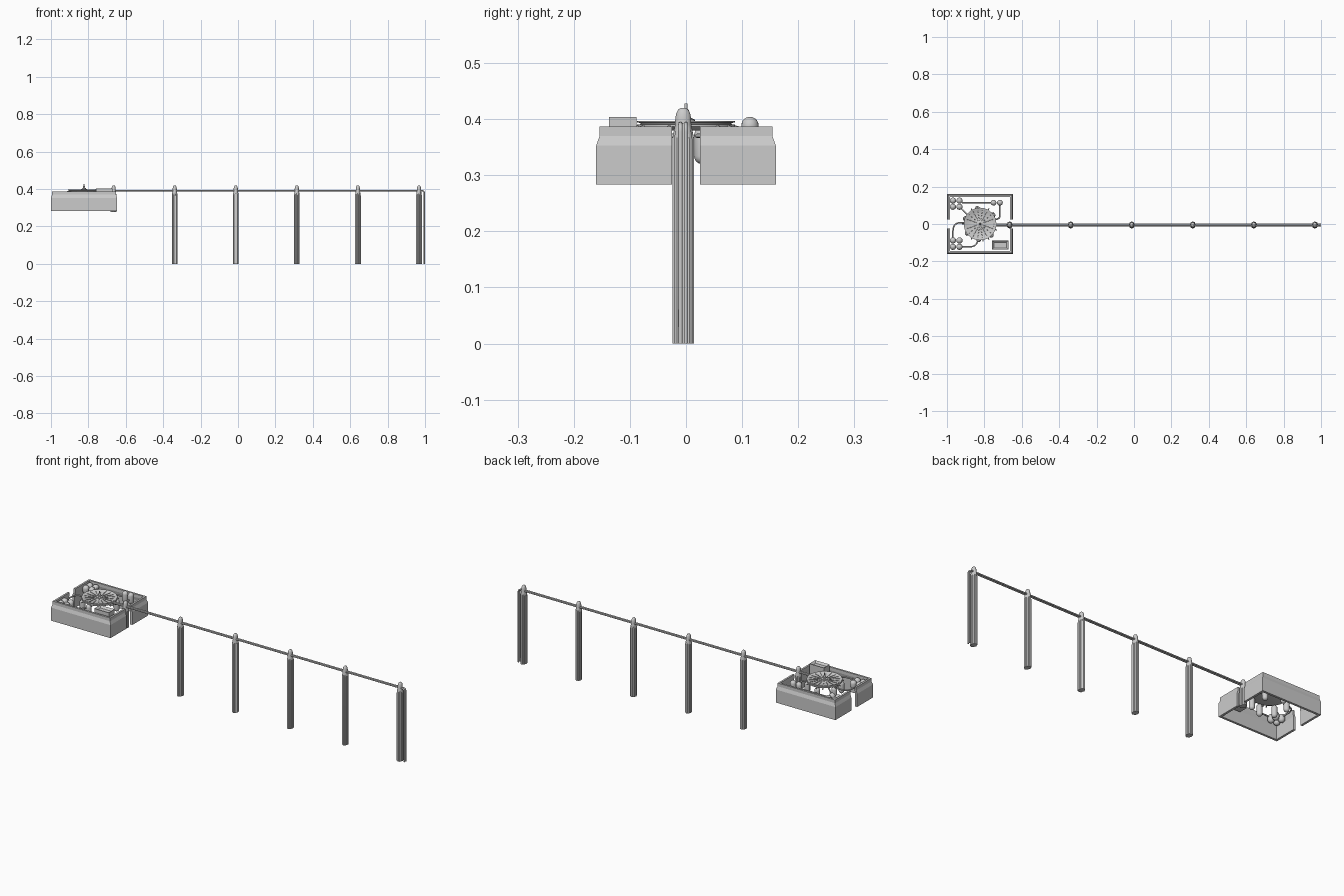
import bpy, bmesh, math
from mathutils import Vector

if "Cube" in bpy.data.objects:
    bpy.data.objects.remove(bpy.data.objects["Cube"])

CX, CY = -0.823, 0.0          # centre of the walled station
PY = -0.005                   # centre line of the pipe run


def make(name, bm, smooth=True):
    bmesh.ops.recalc_face_normals(bm, faces=bm.faces)
    me = bpy.data.meshes.new(name)
    bm.to_mesh(me)
    bm.free()
    ob = bpy.data.objects.new(name, me)
    bpy.context.collection.objects.link(ob)
    if smooth:
        bpy.context.view_layer.objects.active = ob
        ob.select_set(True)
        bpy.ops.object.shade_smooth_by_angle(angle=math.radians(35))
        ob.select_set(False)
    return ob


def lathe(name, profile, loc, n=24, scale=(1, 1), smooth=True):
    """Revolve (radius, z) points around z; first and last rings are capped."""
    bm = bmesh.new()
    rings = []
    for r, z in profile:
        rings.append([bm.verts.new((loc[0] + r * scale[0] * math.cos(math.tau * i / n),
                                    loc[1] + r * scale[1] * math.sin(math.tau * i / n), z))
                      for i in range(n)])
    for a, b in zip(rings, rings[1:]):
        for i in range(n):
            j = (i + 1) % n
            bm.faces.new((a[i], a[j], b[j], b[i]))
    bm.faces.new(rings[0])
    bm.faces.new(rings[-1])
    return make(name, bm, smooth)


def capsule(name, x, y, z0, z1, r):
    arc = [math.radians(a) for a in range(5, 91, 17)]
    low = [(r * math.sin(a), z0 + r - r * math.cos(a)) for a in arc]
    high = [(r * math.sin(a), z1 - r + r * math.cos(a)) for a in reversed(arc)]
    return lathe(name, low + high, (x, y), 16)


def pipe(name, pts, r, bend=0.0):
    """Tube through points; inner corners are rounded by the bend distance."""
    pts = [Vector(p) for p in pts]
    path = [pts[0]]
    for a, b, c in zip(pts, pts[1:], pts[2:]):
        p, q = b + (a - b).normalized() * bend, b + (c - b).normalized() * bend
        path += [p * (1 - t) ** 2 + b * 2 * t * (1 - t) + q * t * t
                 for t in (0, .2, .4, .6, .8, 1)]
    path.append(pts[-1])
    cu = bpy.data.curves.new(name, 'CURVE')
    cu.dimensions = '3D'
    cu.bevel_depth, cu.bevel_resolution, cu.use_fill_caps = r, 2, True
    sp = cu.splines.new('POLY')
    sp.points.add(len(path) - 1)
    for k, p in zip(sp.points, path):
        k.co = (*p, 1)
    ob = bpy.data.objects.new(name, cu)
    bpy.context.collection.objects.link(ob)
    return ob


def box(name, x0, x1, y0, y1, z0, z1):
    bm = bmesh.new()
    bmesh.ops.create_cube(bm, size=1)
    for v in bm.verts:
        v.co = ((x0 + x1) / 2 + v.co.x * (x1 - x0), (y0 + y1) / 2 + v.co.y * (y1 - y0),
                (z0 + z1) / 2 + v.co.z * (z1 - z0))
    return bm


# Perimeter wall: one U-shaped half, sheared inward near the top, mirrored across y
def wall(name, side):
    # offset inward from outer line, height
    section = [(0, .283), (0, .353), (.006, .370), (.006, .387), (.016, .387),
               (.016, .370), (.012, .353), (.012, .283)]
    hx, hy, gap = 0.177, 0.16, 0.025
    bm = bmesh.new()
    rings = []
    for k in range(4):
        ring = []
        for d, z in section:
            x = (-1 if k < 2 else 1) * (hx - d)
            y = side * (gap if k in (0, 3) else hy - d)
            ring.append(bm.verts.new((CX + x, CY + y, z)))
        rings.append(ring)
    m = len(section)
    for a, b in zip(rings, rings[1:]):
        for i in range(m):
            j = (i + 1) % m
            bm.faces.new((a[i], a[j], b[j], b[i]))
    bm.faces.new(rings[0])
    bm.faces.new(rings[-1])
    make(name, bm, False)


wall("back_wall", 1)
wall("front_wall", -1)

# Central grooved platform with hub and mast
lathe("platform", [(.070, .380), (.084, .385), (.087, .387), (.087, .390), (.081, .391),
                   (.081, .393), (.087, .394), (.087, .397), (.080, .397), (.074, .393),
                   (.03, .392), (.018, .395), (.003, .396)], (CX, CY), 48)
lathe("hub", [(.016, .390), (.016, .399), (.009, .402), (.009, .405)], (CX, CY), 16)
lathe("mast", [(.006, .40), (.005, .416), (.003, .418), (.003, .428)], (CX, CY), 12)

# Radial ribs on the platform and nubs on its rim
for i in range(18):
    a = math.tau * i / 18
    d = Vector((math.cos(a), math.sin(a), 0))
    c = Vector((CX, CY, 0))
    up = Vector((0, 0, 1))
    pipe("platform_rib", [c + d * .018 + up * .394, c + d * .077 + up * .394], .0012)
    if i % 3 != 1:
        pipe("rim_nub", [c + d * .080 + up * .388, c + d * .095 + up * .384], .003)

# Support tanks tucked under the rim
for deg in (35, 100, 160, 215, 265, 315):
    a = math.radians(deg)
    capsule("support_tank", CX + .083 * math.cos(a), CY + .083 * math.sin(a), .320, .385, .014)

# Corner tank clusters and the raised pair
for y in (.125, .092, -.088, -.122):
    for x in (-.968, -.933):
        capsule("corner_tank", x, y, .340, .385, .0165)
for x in (-.751, -.717):
    capsule("raised_tank", x, .114, .345, .404, .0155)

# Pipework between tanks and platform
pipe("back_pipe", [(-.92, .114, .37), (-.75, .114, .37)], .004)
pipe("back_drop_pipe", [(-.717, .114, .37), (-.717, .03, .37), (-.76, .02, .37)], .004, .015)
pipe("back_corner_pipe", [(-.933, .092, .37), (-.895, .055, .37), (-.87, .03, .37)], .004, .01)
pipe("left_loop_pipe", [(-.968, -.088, .37), (-.968, .008, .37), (-.90, .008, .37)], .004, .045)
pipe("front_loop_pipe", [(-.933, -.122, .37), (-.835, -.122, .37), (-.835, -.06, .37)], .004, .045)

# Control block with a recessed top
bm = box("control_block", -.758, -.672, -.137, -.088, .340, .404)
top = max(bm.faces, key=lambda f: f.calc_center_median().z)
bmesh.ops.inset_region(bm, faces=[top], thickness=.014)
bmesh.ops.translate(bm, verts=top.verts, vec=(0, 0, -.010))
make("control_block", bm, False)


# Pylons: fluted shaft with a tapered, rounded head
def pylon(x, base):
    n = 32
    bm = bmesh.new()
    rings = []
    for s, z, flute in ((1, base, 1), (1, .365, 1), (.80, .384, .6), (.74, .390, 0), (.72, .402, 0),
                        (.62, .411, 0), (.45, .417, 0), (.2, .420, 0)):
        ring = []
        for i in range(n):
            a = math.tau * i / n
            k = s * (1 - .14 * flute * (i % 4 == 2))
            ring.append(bm.verts.new((x + .0155 * k * math.cos(a), PY + .0195 * k * math.sin(a), z)))
        rings.append(ring)
    for a, b in zip(rings, rings[1:]):
        for i in range(n):
            j = (i + 1) % n
            bm.faces.new((a[i], a[j], b[j], b[i]))
    bm.faces.new(rings[0])
    bm.faces.new(rings[-1])
    make("pylon", bm)


for i in range(6):
    pylon(-.665 + i * .3265, .278 if i == 0 else 0)

# Twin transfer pipes, bending down to the ground at the far end
for y in (PY - .005, PY + .005):
    pipe("transfer_pipe", [(-.75, y, .391), (.996, y, .391), (.996, y, 0)], .004, .014)
